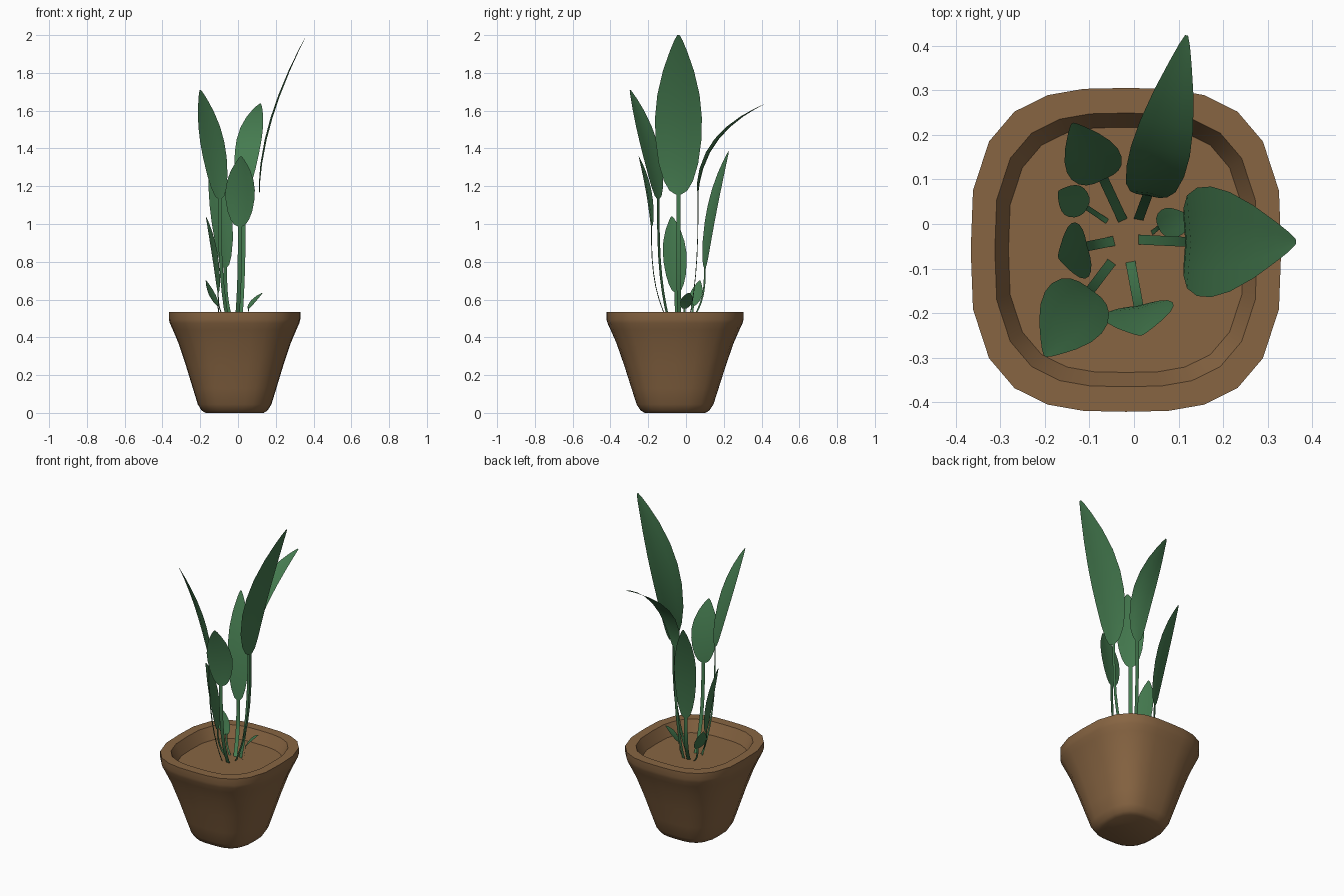
import bpy, math
from mathutils import Vector

if "Cube" in bpy.data.objects:
    bpy.data.objects.remove(bpy.data.objects["Cube"])

CX, CY, SOIL = -0.018, -0.058, 0.465


def material(name, rgb):
    m = bpy.data.materials.new(name)
    m.diffuse_color = (*rgb, 1)
    m.use_nodes = True
    m.node_tree.nodes["Principled BSDF"].inputs["Base Color"].default_value = m.diffuse_color
    return m


BROWN = material("terracotta", (0.245, 0.13, 0.055))
GREEN = material("leaf_green", (0.06, 0.20, 0.08))


def add_mesh(name, verts, faces, mat, angle=40):
    me = bpy.data.meshes.new(name)
    me.from_pydata(verts, [], faces)
    me.materials.append(mat)
    ob = bpy.data.objects.new(name, me)
    bpy.context.collection.objects.link(ob)
    bpy.ops.object.select_all(action='DESELECT')
    ob.select_set(True)
    bpy.context.view_layer.objects.active = ob
    bpy.ops.object.shade_smooth_by_angle(angle=math.radians(angle))
    return ob


# Pot: rounded-square outline, scaled along a profile
quarter = [(0.348, 0), (0.343, 0.133), (0.307, 0.243), (0.25, 0.31), (0.175, 0.347), (0.095, 0.361)]
outline = (quarter + [(0, 0.363)] + [(-x, y) for x, y in quarter[:0:-1]]
           + [(-x, -y) for x, y in quarter] + [(0, -0.363)]
           + [(x, -y) for x, y in quarter[:0:-1]])
profile = [(0.44, 0), (0.50, 0.012), (0.56, 0.045), (0.635, 0.13), (0.74, 0.25), (0.855, 0.37),
           (0.94, 0.44), (0.985, 0.475), (1, 0.495), (1, 0.535), (0.845, 0.535), (0.757, SOIL)]
n = len(outline)
verts = [(CX + x * s, CY + y * s, z) for s, z in profile for x, y in outline]
faces = [(r * n + i, r * n + (i + 1) % n, (r + 1) * n + (i + 1) % n, (r + 1) * n + i)
         for r in range(len(profile) - 1) for i in range(n)]
faces.append(tuple(reversed(range(n))))
faces.append(tuple(range(len(verts) - n, len(verts))))
add_mesh("pot", verts, faces, BROWN)

# Half-width of a leaf along its length, as a share of the maximum
SHAPE = [(0, 0.1), (0.03, 0.38), (0.1, 0.62), (0.22, 0.84), (0.38, 0.98), (0.52, 1),
         (0.66, 0.9), (0.8, 0.66), (0.91, 0.37), (0.97, 0.18), (1, 0.05)]


def strip(name, rows, cols):
    faces = [(r * cols + c, r * cols + c + 1, (r + 1) * cols + c + 1, (r + 1) * cols + c)
             for r in range(len(rows) - 1) for c in range(cols - 1)]
    add_mesh(name, [p for row in rows for p in row], faces, GREEN, 60)


def leaf(name, foot, base, bend, tip, half, side_deg, stem_half=0.011):
    base, bend, tip = Vector(base), Vector(bend), Vector(tip)
    a = math.radians(side_deg)
    side = Vector((math.cos(a), math.sin(a), 0))
    # Blade with a shallow fold along the midrib
    rows = []
    for t, w in SHAPE:
        mid = base * (1 - t) ** 2 + bend * 2 * t * (1 - t) + tip * t * t
        tangent = (bend - base) * (1 - t) + (tip - bend) * t
        up = tangent.cross(side).normalized()
        if up.dot(Vector((base.x - tip.x, base.y - tip.y, 0.2))) < 0:
            up = -up
        rows.append([mid + side * half * w * k + up * half * w * 0.08 * abs(k)
                     for k in (-1, -0.5, 0, 0.5, 1)])
    strip(name + "_blade", rows, 5)
    # Ribbon stem that bows outward then climbs
    rows = []
    for i in range(9):
        t = (i / 8) ** 1.4
        f = 1 - (1 - t) ** 3
        p = Vector((foot[0] + (base.x - foot[0]) * f, foot[1] + (base.y - foot[1]) * f,
                    SOIL + (base.z + 0.01 - SOIL) * t))
        rows.append([p - side * stem_half, p + side * stem_half])
    strip(name + "_stem", rows, 2)


leaf("right_tall_leaf", (0.01, -0.035), (0.115, -0.04, 1.155), (0.115, -0.04, 1.51),
     (0.363, -0.04, 2.0), 0.124, 90)
leaf("back_arching_leaf", (0.01, 0.01), (0.03, 0.064, 1.16), (0.042, 0.075, 1.475),
     (0.118, 0.423, 1.637), 0.067, -10)
leaf("front_left_leaf", (-0.05, -0.085), (-0.097, -0.147, 1.13), (-0.127, -0.18, 1.42),
     (-0.2, -0.296, 1.71), 0.079, -36)
leaf("front_leaf", (-0.008, -0.085), (0.01, -0.183, 0.985), (0.012, -0.19, 1.17),
     (0.016, -0.25, 1.357), 0.079, 11)
leaf("back_left_leaf", (-0.025, 0.008), (-0.068, 0.1, 0.765), (-0.085, 0.125, 1.1),
     (-0.138, 0.226, 1.385), 0.063, 25)
leaf("left_leaf", (-0.045, -0.038), (-0.105, -0.05, 0.635), (-0.12, -0.06, 0.85),
     (-0.17, -0.075, 1.04), 0.064, -76)
leaf("small_left_leaf", (-0.06, 0.006), (-0.105, 0.036, 0.565), (-0.14, 0.052, 0.615),
     (-0.17, 0.073, 0.702), 0.037, 62, 0.006)
leaf("small_right_leaf", (0.04, -0.02), (0.055, -0.008, 0.55), (0.08, 0.005, 0.595),
     (0.13, 0.015, 0.636), 0.035, 115, 0.005)
